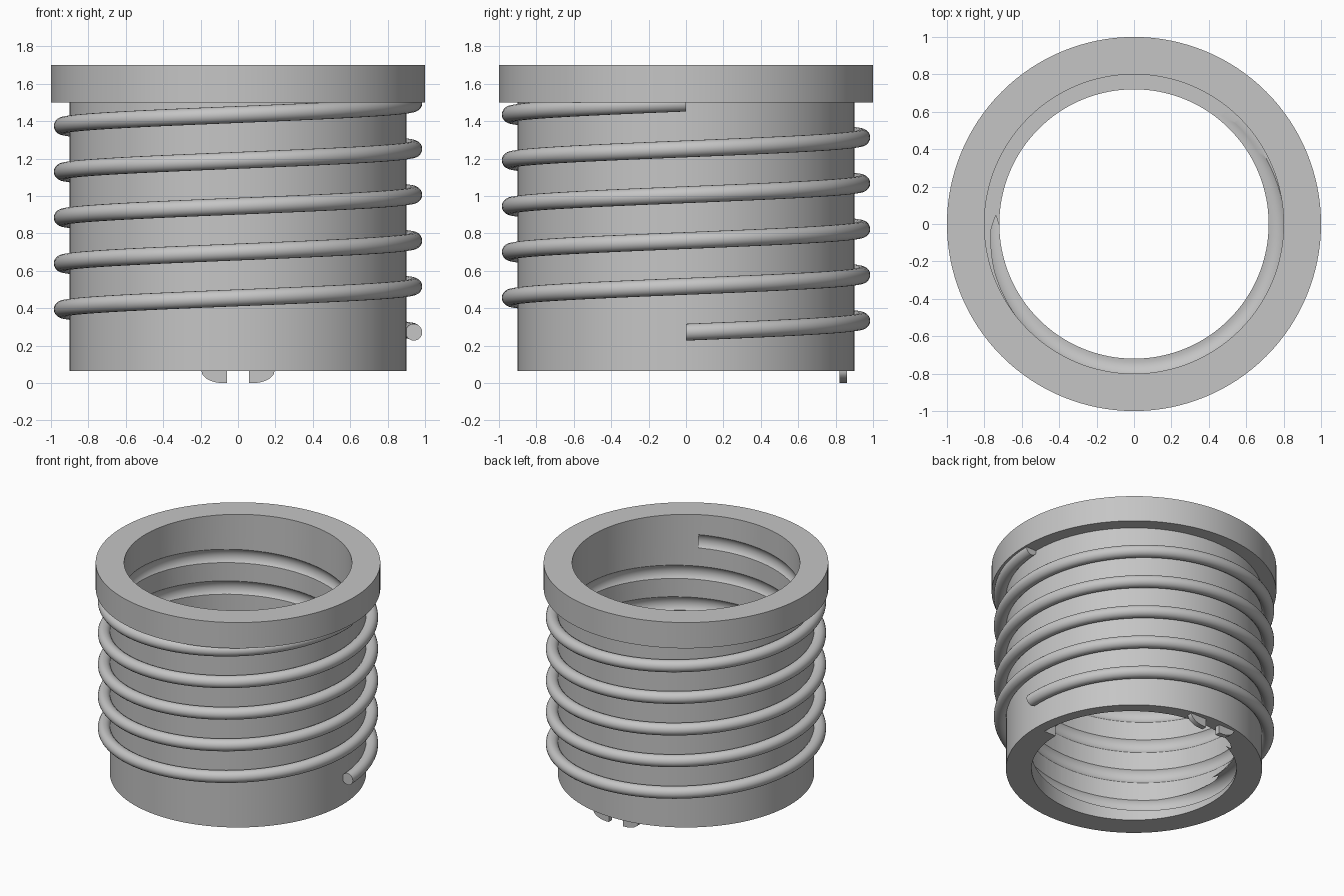
import bpy
import bmesh
from math import pi, cos, sin, radians

cube = bpy.data.objects.get("Cube")
if cube:
    bpy.data.objects.remove(cube, do_unlink=True)

# One plain grey for everything
grey = bpy.data.materials.new("plain_grey")
grey.use_nodes = True
colour = (0.56, 0.56, 0.56, 1.0)
grey.diffuse_color = colour
grey.node_tree.nodes["Principled BSDF"].inputs["Base Color"].default_value = colour


def add_object(name, bm):
    bmesh.ops.recalc_face_normals(bm, faces=bm.faces)
    mesh = bpy.data.meshes.new(name)
    bm.to_mesh(mesh)
    bm.free()
    mesh.materials.append(grey)
    obj = bpy.data.objects.new(name, mesh)
    bpy.context.collection.objects.link(obj)
    return obj


def make_active(obj):
    bpy.ops.object.select_all(action='DESELECT')
    obj.select_set(True)
    bpy.context.view_layer.objects.active = obj


def smooth(obj):
    make_active(obj)
    bpy.ops.object.shade_smooth_by_angle(angle=radians(30))


def bridge(bm, rings, closed):
    """Join a list of vertex rings with quads."""
    pairs = list(zip(rings, rings[1:]))
    if closed:
        pairs.append((rings[-1], rings[0]))
    for a, b in pairs:
        n = len(a)
        for i in range(n):
            j = (i + 1) % n
            bm.faces.new((a[i], a[j], b[j], b[i]))


def lathe(name, profile, steps=128):
    bm = bmesh.new()
    rings = []
    for k in range(steps):
        a = 2 * pi * k / steps
        rings.append([bm.verts.new((r * cos(a), r * sin(a), z)) for r, z in profile])
    bridge(bm, rings, True)
    return add_object(name, bm)


def coil(name, radius, wire, z_start, pitch, turns, per_turn=96, sides=20):
    """Round wire wound upward anticlockwise, starting on +x."""
    bm = bmesh.new()
    rings = []
    count = round(turns * per_turn)
    for k in range(count + 1):
        t = turns * k / count
        a = 2 * pi * t
        ring = []
        for s in range(sides):
            b = 2 * pi * s / sides
            r = radius + wire * cos(b)
            ring.append(bm.verts.new((r * cos(a), r * sin(a),
                                      z_start + pitch * t + wire * sin(b))))
        rings.append(ring)
    bridge(bm, rings, False)
    bm.faces.new(rings[0])
    bm.faces.new(rings[-1])
    return add_object(name, bm)


# Sleeve with a wide collar on top and a narrower lip inside the bottom
BASE = 0.065
PITCH = 0.245
sleeve = lathe("collared_sleeve", [(0.72, BASE), (0.9, BASE), (0.9, 1.5), (1.0, 1.5),
                                   (1.0, 1.7), (0.8, 1.7), (0.8, 0.265), (0.72, 0.265)])

# Spiral groove cut into the bore and through the lip
cutter = coil("groove_cutter", 0.74, 0.08, BASE, PITCH, 5.83)
cutter.hide_render = True
groove = sleeve.modifiers.new("spiral_groove", 'BOOLEAN')
groove.operation = 'DIFFERENCE'
groove.solver = 'EXACT'
groove.object = cutter
make_active(sleeve)
bpy.ops.object.modifier_apply(modifier=groove.name)
bpy.data.objects.remove(cutter, do_unlink=True)
smooth(sleeve)

# Raised spiral ridge outside
smooth(coil("outer_coil", 0.94, 0.045, 0.272, PITCH, 5))

# Pair of small quarter-round tabs under the back edge
for side, name in ((1, "left_tab"), (-1, "right_tab")):
    bm = bmesh.new()
    outline = [(0.06, BASE + 0.01), (0.06, 0.0)]
    for k in range(9):
        a = pi / 2 * k / 8
        outline.append((0.08 + 0.115 * sin(a), BASE * (1 - cos(a))))
    outline.append((0.195, BASE + 0.01))
    rings = [[bm.verts.new((side * x, y, z)) for x, z in outline] for y in (0.82, 0.86)]
    bridge(bm, rings, False)
    for ring in rings:
        bm.faces.new(ring)
    smooth(add_object(name, bm))
